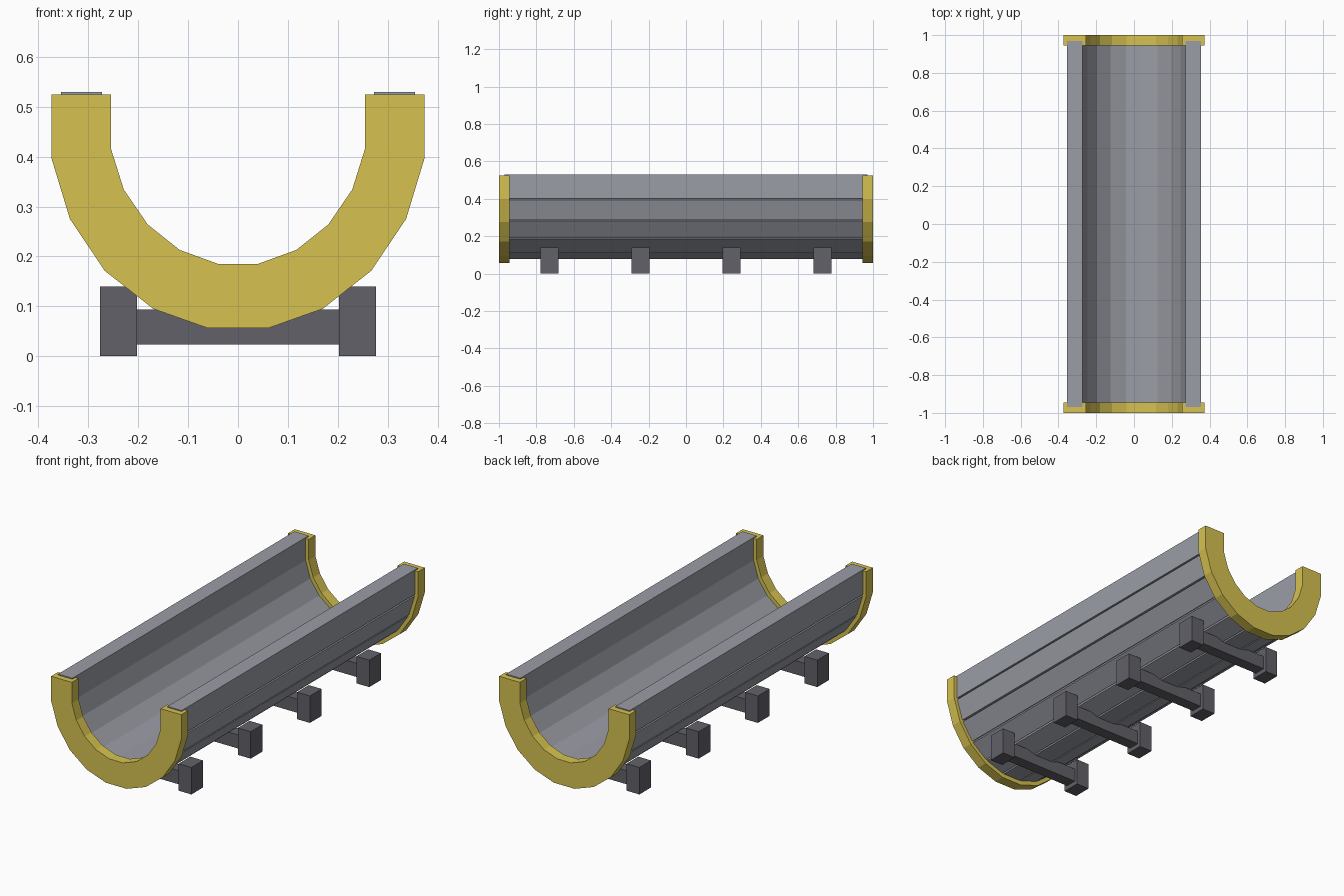
import bpy, bmesh, math

if "Cube" in bpy.data.objects:
    bpy.data.objects.remove(bpy.data.objects["Cube"])


def material(name, color):
    m = bpy.data.materials.new(name)
    m.diffuse_color = (*color, 1)
    m.use_nodes = True
    m.node_tree.nodes["Principled BSDF"].inputs["Base Color"].default_value = m.diffuse_color
    return m


YELLOW = material("yellow_paint", (0.68, 0.54, 0.08))
STEEL = material("steel", (0.33, 0.34, 0.38))
DARK = material("dark_steel", (0.12, 0.12, 0.14))


def prism(bm, outline, y0, y1):
    """Extrude an x-z outline along y."""
    face = bm.faces.new([bm.verts.new((x, y0, z)) for x, z in outline])
    res = bmesh.ops.extrude_face_region(bm, geom=[face])
    verts = [g for g in res["geom"] if isinstance(g, bmesh.types.BMVert)]
    bmesh.ops.translate(bm, verts=verts, vec=(0, y1 - y0, 0))


def box(bm, x0, x1, y0, y1, z0, z1):
    prism(bm, [(x0, z0), (x1, z0), (x1, z1), (x0, z1)], y0, y1)


def finish(bm, name, mat):
    bmesh.ops.recalc_face_normals(bm, faces=bm.faces)
    mesh = bpy.data.meshes.new(name)
    bm.to_mesh(mesh)
    bm.free()
    mesh.materials.append(mat)
    bpy.context.collection.objects.link(bpy.data.objects.new(name, mesh))


STEP = math.radians(18)
CZ, STRETCH, TOP = 0.458, 1.07, 0.53

# Trough: flat planks around a half circle, with fine notches at the outer joints
R_IN, R_OUT = 0.273, 0.355
HALF = R_OUT * math.tan(STEP / 2) - 0.004
bm = bmesh.new()
for i in range(-5, 6):
    a = i * STEP
    pts = []
    for r, t in ((R_IN, -HALF), (R_OUT, -HALF), (R_OUT, HALF), (R_IN, HALF)):
        x = r * math.sin(a) + t * math.cos(a)
        z = CZ + STRETCH * (-r * math.cos(a) + t * math.sin(a))
        if abs(i) == 5 and z > CZ:
            z = TOP  # side planks run up to the rim
        pts.append((x, z))
    prism(bm, pts, -0.97, 0.97)
finish(bm, "trough", STEEL)

# End collars
outer = [(0.374, 0.525), (0.374, 0.397), (0.337, 0.275),
         (0.267, 0.171), (0.17, 0.095), (0.06, 0.056)]
inner = [(0.255, 0.525), (0.255, 0.417), (0.229, 0.334),
         (0.181, 0.264), (0.117, 0.213), (0.04, 0.185)]


def mirrored(pts):
    return pts + [(-x, z) for x, z in reversed(pts)]


for name, y0, y1 in (("front_collar", -1, -0.945), ("back_collar", 0.945, 1)):
    bm = bmesh.new()
    prism(bm, mirrored(outer) + mirrored(inner)[::-1], y0, y1)
    finish(bm, name, YELLOW)

# Supports: two posts joined by a narrower crossbar
for n, y in enumerate((-0.73, -0.243, 0.243, 0.73), 1):
    bm = bmesh.new()
    for s in (-1, 1):
        box(bm, s * 0.203, s * 0.277, y - 0.048, y + 0.048, 0, 0.14)
    box(bm, -0.21, 0.21, y - 0.03, y + 0.03, 0.023, 0.094)
    finish(bm, f"support_{n}", DARK)
